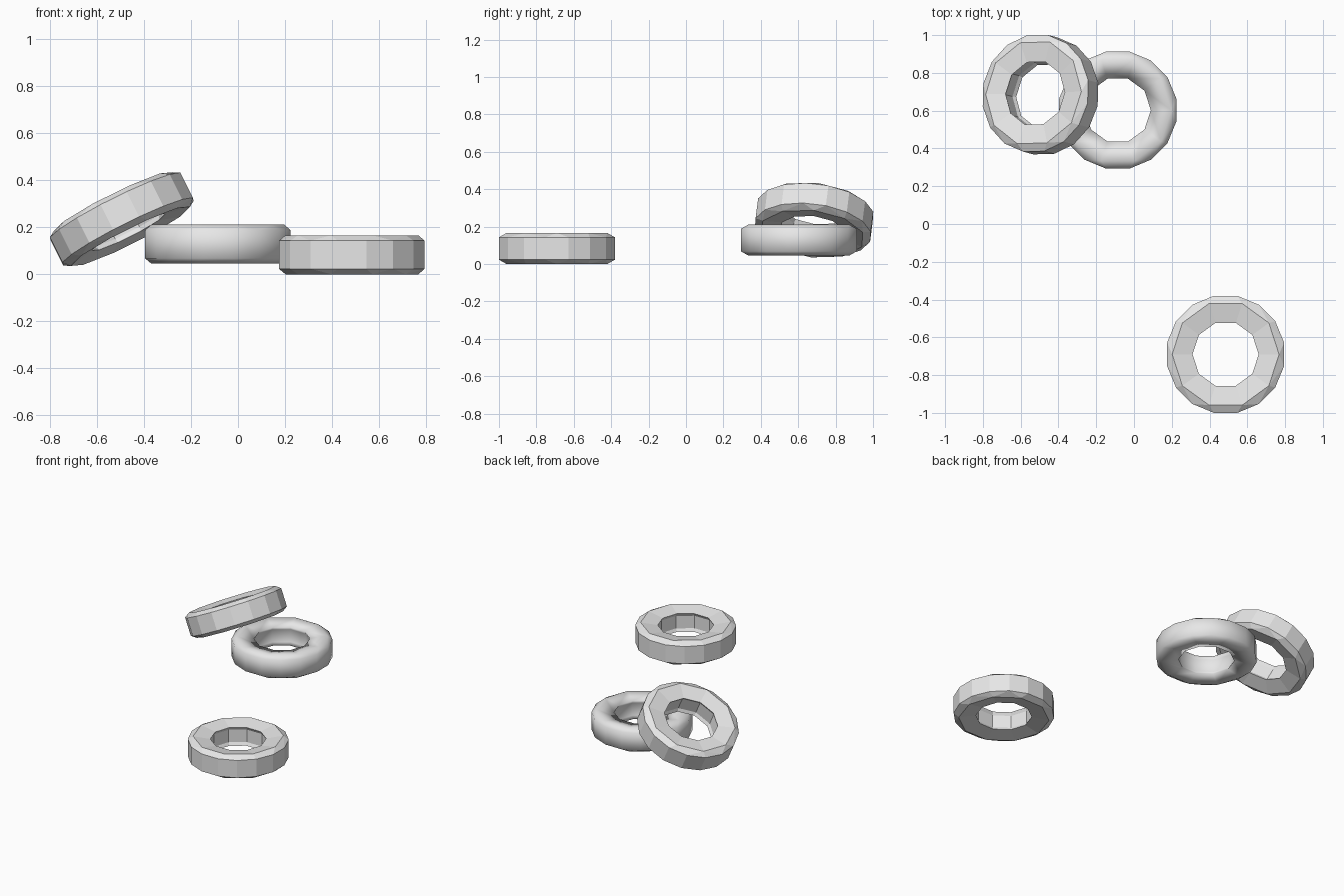
import bpy, bmesh
from math import sin, cos, pi
from mathutils import Vector

cube = bpy.data.objects.get("Cube")
if cube:
    bpy.data.objects.remove(cube, do_unlink=True)

# Single grey rubber material
rubber = bpy.data.materials.new("grey rubber")
rubber.use_nodes = True
grey = (0.8, 0.8, 0.8, 1)
rubber.diffuse_color = grey
rubber.node_tree.nodes["Principled BSDF"].inputs["Base Color"].default_value = grey


def ring(bm, count, radius, z, offset=0.0):
    """Add a circle of vertices; offset is in steps."""
    angles = [2 * pi * (i + offset) / count for i in range(count)]
    return [bm.verts.new((radius * cos(a), radius * sin(a), z)) for a in angles]


def make_tyre(name, location, axis=(0, 0, 1), smooth=False):
    bm = bmesh.new()
    # Outer shell: sixteen-sided tread between ten-sided shoulders
    shoulder_top = ring(bm, 10, 0.283, 0.083)
    shoulder_bottom = ring(bm, 10, 0.283, -0.083)
    tread = ring(bm, 16, 0.316, 0.06, 0.5) + ring(bm, 16, 0.316, -0.06, 0.5)
    bmesh.ops.convex_hull(bm, input=shoulder_top + shoulder_bottom + tread)
    caps = [f for f in bm.faces if abs(f.normal.z) > 0.99]
    bmesh.ops.delete(bm, geom=caps, context='FACES_ONLY')
    loose = [e for e in bm.edges if not e.link_faces]
    bmesh.ops.delete(bm, geom=loose, context='EDGES')
    bmesh.ops.join_triangles(bm, faces=bm.faces[:], angle_face_threshold=0.02,
                             angle_shape_threshold=3.0)

    # Dished sidewalls, rolled lips and the inner wall
    profile = [(0.175, 0.063), (0.187, 0.043), (0.187, -0.043), (0.175, -0.063)]
    loops = [shoulder_top] + [ring(bm, 10, r, z) for r, z in profile] + [shoulder_bottom]
    for a, b in zip(loops, loops[1:]):
        for i in range(10):
            j = (i + 1) % 10
            bm.faces.new((a[i], a[j], b[j], b[i]))
    bmesh.ops.recalc_face_normals(bm, faces=bm.faces[:])
    for f in bm.faces:
        f.smooth = smooth

    mesh = bpy.data.meshes.new(name)
    bm.to_mesh(mesh)
    bm.free()
    mesh.materials.append(rubber)
    tyre = bpy.data.objects.new(name, mesh)
    bpy.context.collection.objects.link(tyre)
    tyre.location = location
    tyre.rotation_mode = 'QUATERNION'
    tyre.rotation_quaternion = Vector((0, 0, 1)).rotation_difference(Vector(axis))
    return tyre


# One tyre on the ground, one lying smooth, one leaning on it
make_tyre("flat_tyre", (0.485, -0.69, 0.083))
make_tyre("smooth_tyre", (-0.086, 0.603, 0.128), smooth=True)
make_tyre("leaning_tyre", (-0.495, 0.685, 0.235), axis=(-0.5, 0.13, 1))
